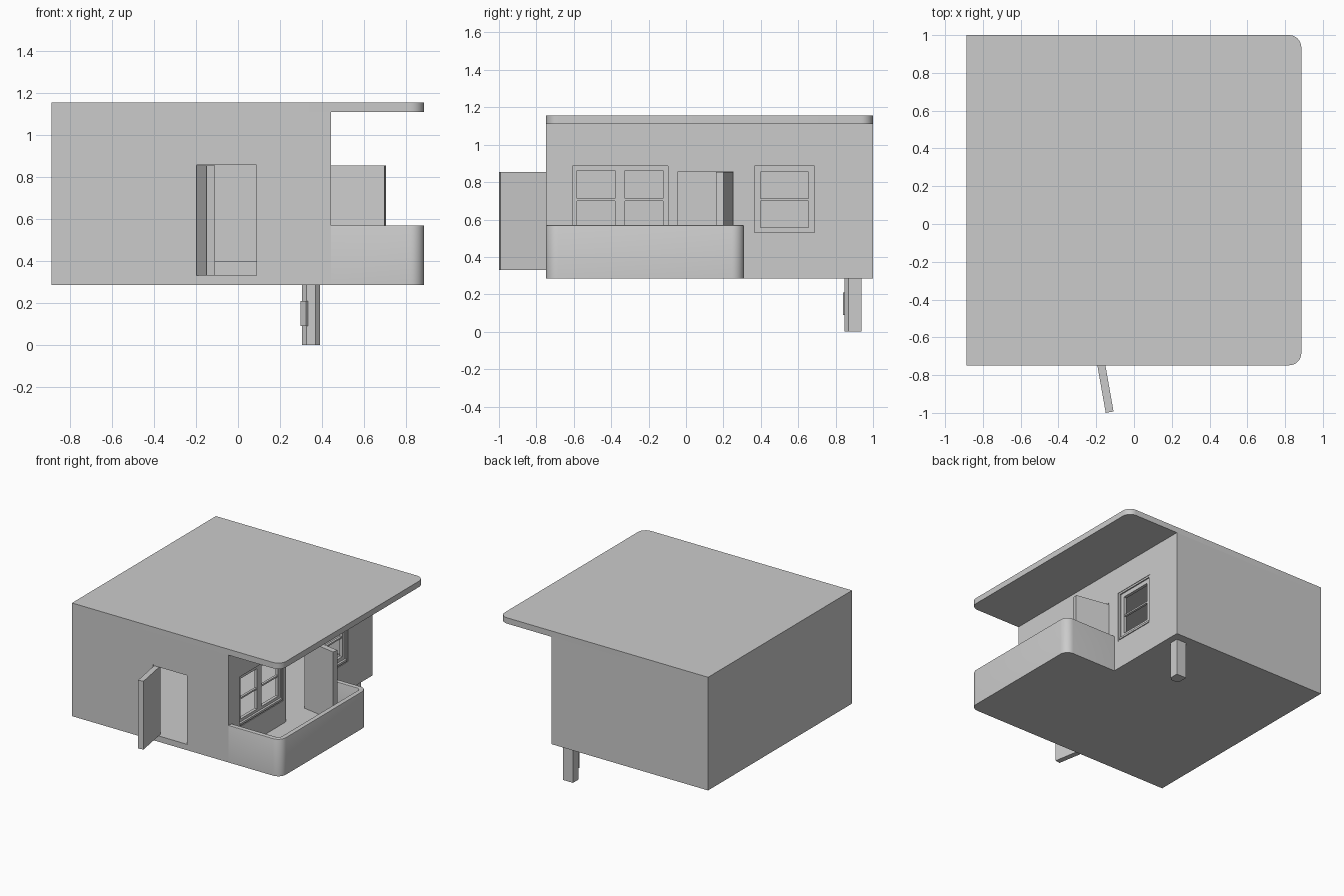
import bpy, bmesh, math
from mathutils import Vector

if "Cube" in bpy.data.objects:
    bpy.data.objects.remove(bpy.data.objects["Cube"])


def prism(name, pts, z0, z1, bevel_top=0.0):
    bm = bmesh.new()
    face = bm.faces.new([bm.verts.new((x, y, z0)) for x, y in pts])
    ext = bmesh.ops.extrude_face_region(bm, geom=[face])
    bmesh.ops.translate(bm, vec=(0, 0, z1 - z0),
                        verts=[v for v in ext["geom"] if isinstance(v, bmesh.types.BMVert)])
    bmesh.ops.recalc_face_normals(bm, faces=bm.faces)
    if bevel_top:
        rim = [e for e in bm.edges if all(abs(v.co.z - z1) < 1e-5 for v in e.verts)]
        bmesh.ops.bevel(bm, geom=rim, offset=bevel_top, segments=2, profile=0.5,
                        affect='EDGES')
    me = bpy.data.meshes.new(name)
    bm.to_mesh(me)
    bm.free()
    ob = bpy.data.objects.new(name, me)
    bpy.context.collection.objects.link(ob)
    return ob


def box(name, x0, x1, y0, y1, z0, z1):
    return prism(name, [(x0, y0), (x1, y0), (x1, y1), (x0, y1)], z0, z1)


def smooth(ob):
    bpy.ops.object.select_all(action='DESELECT')
    ob.select_set(True)
    bpy.context.view_layer.objects.active = ob
    bpy.ops.object.shade_smooth_by_angle(angle=math.radians(30))


def rounded(x0, x1, y0, y1, r, n=8):
    """Outline with its two +x corners rounded, counter-clockwise."""
    pts = [(x0, y0)]
    for cy, start in ((y0 + r, -90), (y1 - r, 0)):
        for i in range(n + 1):
            a = math.radians(start + 90 * i / n)
            pts.append((x1 - r + r * math.cos(a), cy + r * math.sin(a)))
    return pts + [(x0, y1)]


def leaf(name, start, angle, length, thick):
    d = Vector((math.cos(angle), math.sin(angle)))
    n = Vector((-d.y, d.x)) * thick
    s = Vector(start)
    return prism(name, [s, s + d * length, s + d * length + n, s + n], 0.33, 0.855)


X0, XW, X1 = -0.888, 0.442, 0.886   # left wall, right wall, roof edge
Y0, Y1 = -0.748, 1.0
T = 0.045                           # wall and slab thickness
FLOOR, CEIL = 0.33, 1.11
WINDOWS = {"wide_window": (-0.622, -0.083, 2), "narrow_window": (0.352, 0.702, 1)}

# hollow room with door and window openings
room = box("room_walls", X0, XW, Y0, Y1, 0.285, CEIL)
cutters = [
    box("room_cutter", X0 + T, XW - T, Y0 + T, Y1 - T, FLOOR, 1.2),
    box("front_door_cutter", -0.198, 0.096, Y0 - 0.1, Y0 + 0.1, FLOOR, 0.865),
    box("balcony_door_cutter", XW - 0.1, XW + 0.1, -0.052, 0.25, FLOOR, 0.865),
]
for name, (a, b, cols) in WINDOWS.items():
    cutters.append(box(name + "_cutter", XW - 0.1, XW + 0.1, a, b, 0.505, 0.9))
for c in cutters:
    m = room.modifiers.new(c.name, 'BOOLEAN')
    m.operation, m.solver, m.object = 'DIFFERENCE', 'EXACT', c
    c.hide_render = True
    c.hide_set(True)

# overhanging roof slab
smooth(prism("roof", rounded(X0, X1, Y0, Y1, 0.065), CEIL, 1.155))

# balcony floor and parapet
smooth(prism("balcony_floor", rounded(XW, X1 - 0.01, Y0 + 0.01, 0.30, 0.055), 0.285, FLOOR))
outer = rounded(XW, X1, Y0, 0.31, 0.065)
inner = rounded(XW, X1 - 0.038, Y0 + 0.038, 0.272, 0.027)
smooth(prism("balcony_parapet", outer + inner[::-1], 0.285, 0.57, 0.006))

# open door leaves
leaf("front_door", (-0.198, -0.726), math.radians(-80), 0.278, 0.042)
leaf("balcony_door", (0.421, 0.209), math.radians(-10), 0.28, 0.042)

# slim door linings
box("front_lining_top", -0.198, 0.096, Y0 + 0.004, Y0 + T, 0.857, 0.865)
box("front_lining_side", 0.088, 0.096, Y0 + 0.004, Y0 + T, FLOOR, 0.857)
box("balcony_lining_top", XW - T, XW - 0.004, -0.052, 0.25, 0.857, 0.865)
box("balcony_lining_side", XW - T, XW - 0.004, -0.052, -0.044, FLOOR, 0.857)


def bars(name, x0, x1, a, b, z0, z1, w):
    """Rectangular ring of four bars of width w."""
    box(name + "_bottom", x0, x1, a, b, z0, z0 + w)
    box(name + "_top", x0, x1, a, b, z1 - w, z1)
    box(name + "_side_a", x0, x1, a, a + w, z0 + w, z1 - w)
    box(name + "_side_b", x0, x1, b - w, b, z0 + w, z1 - w)


# window frames with open panes
for name, (a, b, cols) in WINDOWS.items():
    bars(name + "_frame", XW - T, XW - 0.004, a, b, 0.505, 0.9, 0.014)
    box(name + "_sill", XW - T, XW + 0.003, a + 0.014, b - 0.014, 0.515, 0.53)
    ia, step = a + 0.014, (b - a - 0.028) / cols
    for i in range(cols):
        ya, yb = ia + i * step, ia + (i + 1) * step
        sash = f"{name}_sash_{i}"
        w = 0.033 if cols == 1 else 0.026
        bars(sash, XW - 0.038, XW - 0.014, ya, yb, 0.525, 0.887, w)
        box(sash + "_crossbar", XW - 0.036, XW - 0.018, ya + w, yb - w, 0.699, 0.711)

# skirting inside the room
box("back_skirting", X0 + T, XW - T, Y1 - T - 0.01, Y1 - T, FLOOR, 0.40)
box("left_skirting", X0 + T, X0 + T + 0.01, Y0 + T, Y1 - T - 0.01, FLOOR, 0.40)

# support post with two chamfered front corners and a small plate
px0, px1, py0, py1, c = 0.305, 0.39, 0.848, 0.937, 0.021
prism("support_post", [(px0 + c, py0), (px1 - c, py0), (px1, py0 + c), (px1, py1),
                       (px0, py1), (px0, py0 + c)], 0.0, 0.29)
plate = box("post_plate", -0.018, 0.018, -0.006, 0.006, 0.09, 0.21)
plate.location = (px0 + 0.0105, py0 + 0.0085, 0)
plate.rotation_euler.z = math.radians(-45)
